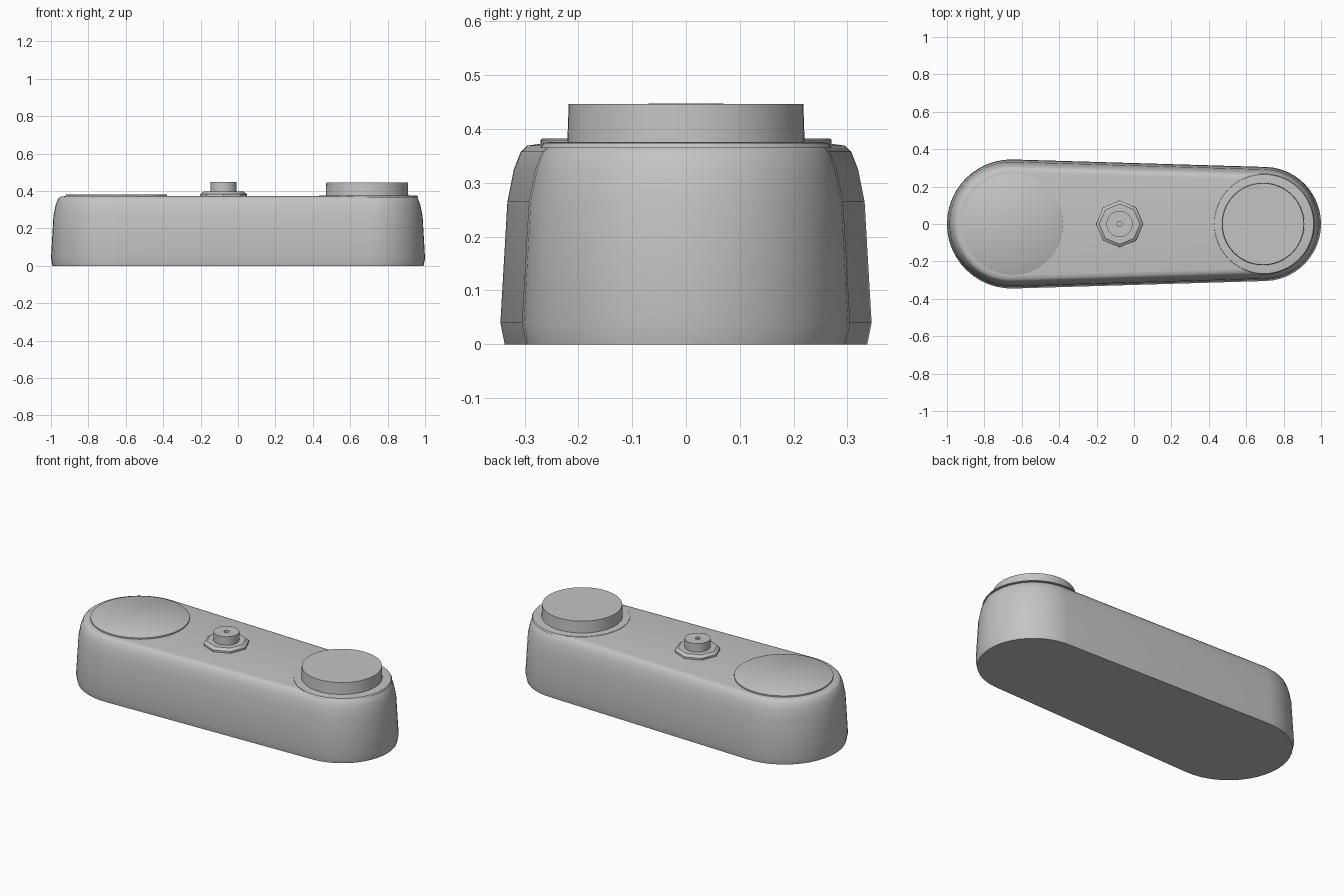
import bpy
import bmesh
import math

cube = bpy.data.objects.get("Cube")
if cube:
    bpy.data.objects.remove(cube, do_unlink=True)

GREY = (0.55, 0.55, 0.55, 1)
mat = bpy.data.materials.new("plain grey")
mat.use_nodes = True
mat.diffuse_color = GREY
mat.node_tree.nodes["Principled BSDF"].inputs["Base Color"].default_value = GREY


def loft(name, rings, angle=35):
    """Skin a stack of point rings and cap both ends."""
    bm = bmesh.new()
    loops = [[bm.verts.new(p) for p in ring] for ring in rings]
    for low, high in zip(loops, loops[1:]):
        n = len(low)
        for i in range(n):
            j = (i + 1) % n
            bm.faces.new((low[i], low[j], high[j], high[i]))
    bm.faces.new(loops[0][::-1])
    bm.faces.new(loops[-1])
    bmesh.ops.recalc_face_normals(bm, faces=bm.faces)
    mesh = bpy.data.meshes.new(name)
    bm.to_mesh(mesh)
    bm.free()
    mesh.materials.append(mat)
    obj = bpy.data.objects.new(name, mesh)
    bpy.context.collection.objects.link(obj)
    bpy.ops.object.select_all(action="DESELECT")
    obj.select_set(True)
    bpy.context.view_layer.objects.active = obj
    bpy.ops.object.shade_smooth_by_angle(angle=math.radians(angle))
    return obj


def arc(cx, r, z, start, end, steps):
    angles = [start + (end - start) * i / steps for i in range(steps + 1)]
    return [(cx + r * math.cos(a), r * math.sin(a), z) for a in angles]


def turned(name, cx, profile, sides=64):
    """Turn a (radius, height) profile about a vertical axis."""
    full = 2 * math.pi
    return loft(name, [arc(cx, r, z, 0, full * (1 - 1 / sides), sides - 1)
                       for r, z in profile])


# Body: two round ends of different size joined by tangent sides
LEFT_X, LEFT_R = -0.655, 0.345
RIGHT_X, RIGHT_R = 0.695, 0.305
tangent = math.pi / 2 - math.asin((LEFT_R - RIGHT_R) / (RIGHT_X - LEFT_X))


def outline(inset, z):
    return (arc(RIGHT_X, RIGHT_R - inset, z, -tangent, tangent, 24)
            + arc(LEFT_X, LEFT_R - inset, z, tangent, 2 * math.pi - tangent, 24))


body_profile = [(0.008, 0), (0, 0.04), (0.013, 0.265), (0.025, 0.325),
                (0.038, 0.358), (0.05, 0.369), (0.07, 0.372)]
loft("body", [outline(inset, z) for inset, z in body_profile])

# Large flat disc on the wide end
turned("flat_disc", -0.65, [(0.27, 0.36), (0.27, 0.380), (0.267, 0.382)])

# Raised dial on the narrow end, on a low collar
turned("dial_collar", RIGHT_X, [(0.27, 0.365), (0.265, 0.374), (0.25, 0.376)])
turned("dial", 0.69, [(0.221, 0.36), (0.218, 0.446)])

# Eight-sided nut with a small button that has a pin hole
turned("button_nut", -0.077, [(0.125, 0.36), (0.125, 0.383), (0.108, 0.396)], 8)
turned("button", -0.077, [(0.07, 0.37), (0.07, 0.447), (0.014, 0.447),
                          (0.014, 0.435)], 40)
